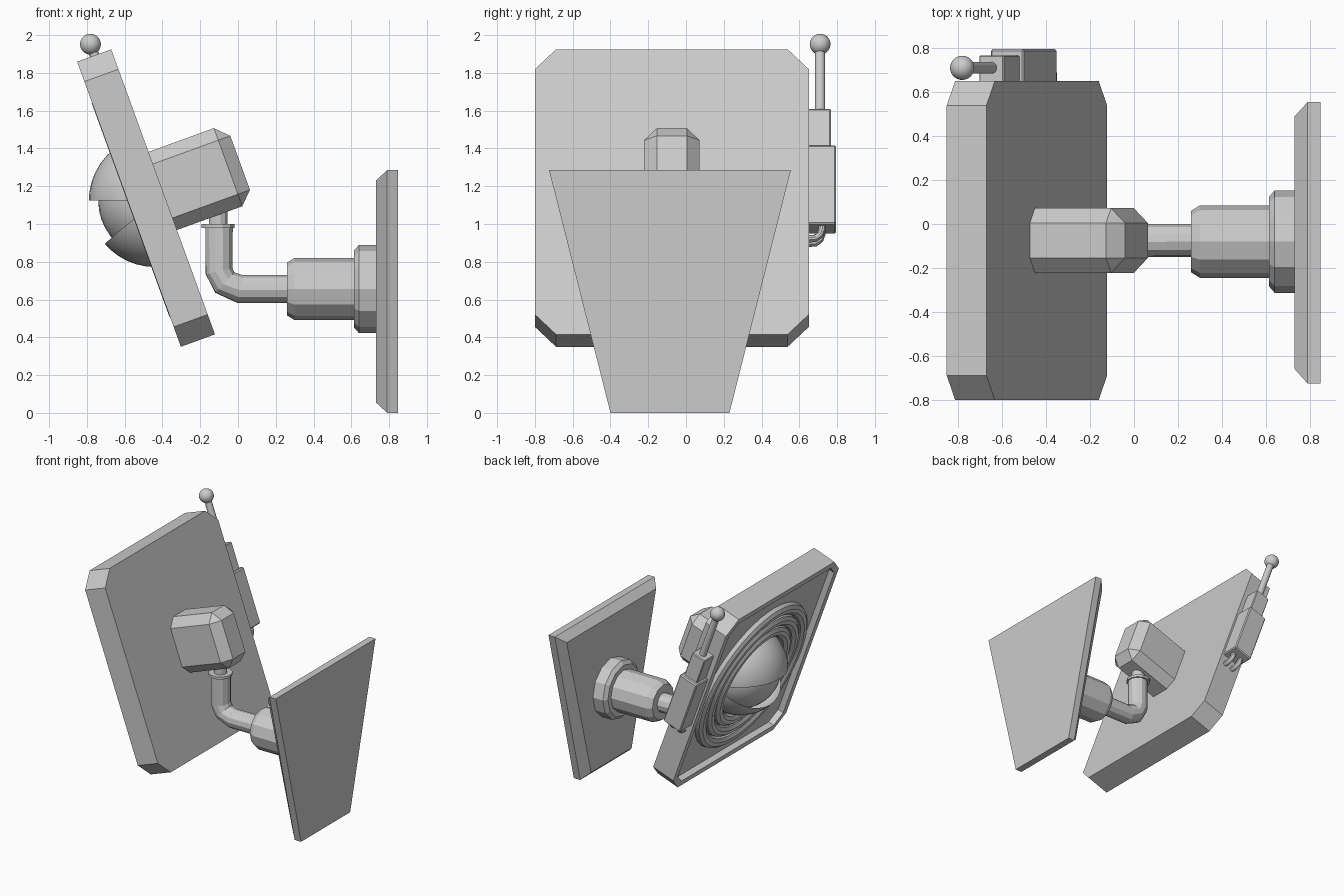
import bpy, bmesh, math
from mathutils import Matrix, Vector

if "Cube" in bpy.data.objects:
    bpy.data.objects.remove(bpy.data.objects["Cube"])

Y0 = -0.075
# Tilted head frame: local -x is the front of the panel, local z runs up it
HEAD = Matrix.Translation((-0.485, Y0, 1.138)) @ Matrix.Rotation(math.radians(-20), 4, 'Y')
WORLD = Matrix.Identity(4)


def finish(name, bm, mat=WORLD, smooth=False):
    bmesh.ops.recalc_face_normals(bm, faces=bm.faces)
    me = bpy.data.meshes.new(name)
    bm.to_mesh(me)
    bm.free()
    ob = bpy.data.objects.new(name, me)
    bpy.context.collection.objects.link(ob)
    ob.matrix_world = mat
    if smooth:
        bpy.ops.object.select_all(action='DESELECT')
        ob.select_set(True)
        bpy.context.view_layer.objects.active = ob
        bpy.ops.object.shade_smooth_by_angle(angle=math.radians(35))
    return ob


def loft(name, rings, mat=WORLD, smooth=False):
    """Join equal-length loops of points and cap both ends."""
    bm = bmesh.new()
    loops = [[bm.verts.new(p) for p in r] for r in rings]
    n = len(loops[0])
    for a, b in zip(loops, loops[1:]):
        for i in range(n):
            j = (i + 1) % n
            bm.faces.new((a[i], a[j], b[j], b[i]))
    bm.faces.new(loops[0])
    bm.faces.new(loops[-1])
    return finish(name, bm, mat, smooth)


def circle(x, r, sides=12):
    return [(x, r * math.cos(2 * math.pi * i / sides), r * math.sin(2 * math.pi * i / sides))
            for i in range(sides)]


def lathe(name, profile, mat, sides=12, smooth=False):
    return loft(name, [circle(x, r, sides) for x, r in profile], mat, smooth)


def box(name, lo, hi, bevel, mat):
    bm = bmesh.new()
    bmesh.ops.create_cube(bm, size=1)
    for v in bm.verts:
        v.co = [l + (h - l) * (c + 0.5) for l, h, c in zip(lo, hi, v.co)]
    bmesh.ops.bevel(bm, geom=list(bm.edges), offset=bevel, segments=1,
                    affect='EDGES', profile=0.5)
    return finish(name, bm, mat)


def pipe(name, pts, r, mat, sides=12, smooth=False):
    """Sweep a circle along a path with mitred corners."""
    pts = [Vector(p) for p in pts]
    rings, ref = [], None
    for i, p in enumerate(pts):
        d0 = (p - pts[max(i - 1, 0)]).normalized()
        d1 = (pts[min(i + 1, len(pts) - 1)] - p).normalized()
        t = (d0 + d1).normalized()
        if ref is None:
            ref = t.orthogonal()
        ref = (ref - t * ref.dot(t)).normalized()
        side = t.cross(ref)
        rings.append([p + r * (ref * math.cos(a) + side * math.sin(a))
                      for a in (2 * math.pi * k / sides for k in range(sides))])
    return loft(name, rings, mat, smooth)


def dome(name, r, mat, planes):
    """Sphere trimmed by (normal, point) planes, keeping the normal's side."""
    bm = bmesh.new()
    bmesh.ops.create_uvsphere(bm, u_segments=32, v_segments=20, radius=r)
    for no, co in planes:
        res = bmesh.ops.bisect_plane(bm, geom=bm.verts[:] + bm.edges[:] + bm.faces[:],
                                     plane_co=co, plane_no=no, clear_inner=True)
        cut = [e for e in res['geom_cut'] if isinstance(e, bmesh.types.BMEdge)]
        bmesh.ops.holes_fill(bm, edges=cut)
    return finish(name, bm, mat, True)


def torus(name, x, R, r, mat, n=48, m=10):
    bm = bmesh.new()
    v = [[bm.verts.new((x + r * math.sin(b), (R + r * math.cos(b)) * math.cos(a),
                        (R + r * math.cos(b)) * math.sin(a)))
          for b in (2 * math.pi * j / m for j in range(m))]
         for a in (2 * math.pi * i / n for i in range(n))]
    for i in range(n):
        for j in range(m):
            k, l = (i + 1) % n, (j + 1) % m
            bm.faces.new((v[i][j], v[k][j], v[k][l], v[i][l]))
    return finish(name, bm, mat, True)


def octagon(x, inset=0.0):
    w, h, c = 0.725 - inset, 0.803 - inset, 0.112 - inset * 0.59
    return [(x, y, z) for y, z in ((w - c, h), (w, h - c), (w, c - h), (w - c, -h),
                                   (c - w, -h), (-w, c - h), (-w, h - c), (c - w, h))]


# Tilted panel with a shallow recess on its face
loft("panel", [octagon(-0.05, 0.05), octagon(-0.098, 0.05), octagon(-0.098), octagon(0.094)], HEAD)

# Concentric rings around the eye
EYE = HEAD @ Matrix.Translation((0.037, 0, -0.03))
for i, R in enumerate((0.585, 0.485, 0.39)):
    torus(f"ring_{i + 1}", -0.09, R, 0.05, EYE)

# Eyeball and its two lids
c, s = math.cos(math.radians(20.5)), math.sin(math.radians(20.5))
back = ((-1, 0, 0), (-0.037, 0, 0))
dome("eyeball", 0.30, EYE, [back])
dome("upper_lid", 0.35, EYE, [((s, 0, c), (0, 0, 0)), back])
dome("lower_lid", 0.35, EYE, [((s, 0, -c), (0, 0, 0)), back])

# Housing behind the panel
box("rear_housing", (0, -0.147, -0.215), (0.53, 0.147, 0.225), 0.068, HEAD)

# Transmitter on the panel's edge
box("transmitter_box", (-0.08, 0.70, -0.175), (0.08, 0.87, 0.27), 0.008, HEAD)
box("transmitter_top", (-0.06, 0.70, 0.2), (0.06, 0.842, 0.48), 0.006, HEAD)
pipe("antenna", [(0, 0.785, 0.45), (0, 0.785, 0.85)], 0.027, HEAD, 12, True)
dome("antenna_ball", 0.055, HEAD @ Matrix.Translation((0, 0.785, 0.866)), [])
for side in (-1, 1):
    x = 0.035 * side
    pipe("cable", [(x, 0.795, -0.16), (x, 0.795, -0.19), (x, 0.785, -0.22),
                   (x, 0.76, -0.24), (x, 0.70, -0.245)], 0.02, HEAD, 10, True)

# Bent arm, swivel collar and pin
ARM = Matrix.Translation((0, Y0, 0))
pipe("arm", [(-0.1, 0, 0.99), (-0.1, 0, 0.75), (-0.07, 0, 0.69),
             (0.01, 0, 0.656), (0.28, 0, 0.656)], 0.075, ARM)
pipe("arm_collar", [(-0.105, 0, 0.98), (-0.105, 0, 1.0)], 0.09, ARM)
pipe("swivel_pin", [(-0.105, 0, 0.98), (-0.105, 0, 1.15)], 0.05, ARM)

# Wall socket with stepped flange
lathe("wall_socket", [(0.26, 0.14), (0.30, 0.165), (0.615, 0.165), (0.615, 0.205), (0.64, 0.233), (0.74, 0.233)],
      Matrix.Translation((0, -0.08, 0.656)))


# Tapered wall plate with a chamfered front
def trapezoid(x, i):
    return [(x, -0.40 + i, i), (x, 0.23 - i, i), (x, 0.555 - i * 1.2, 1.285 - i),
            (x, -0.725 + i * 1.2, 1.285 - i)]


loft("wall_plate", [trapezoid(0.73, 0.055), trapezoid(0.79, 0), trapezoid(0.847, 0)])
